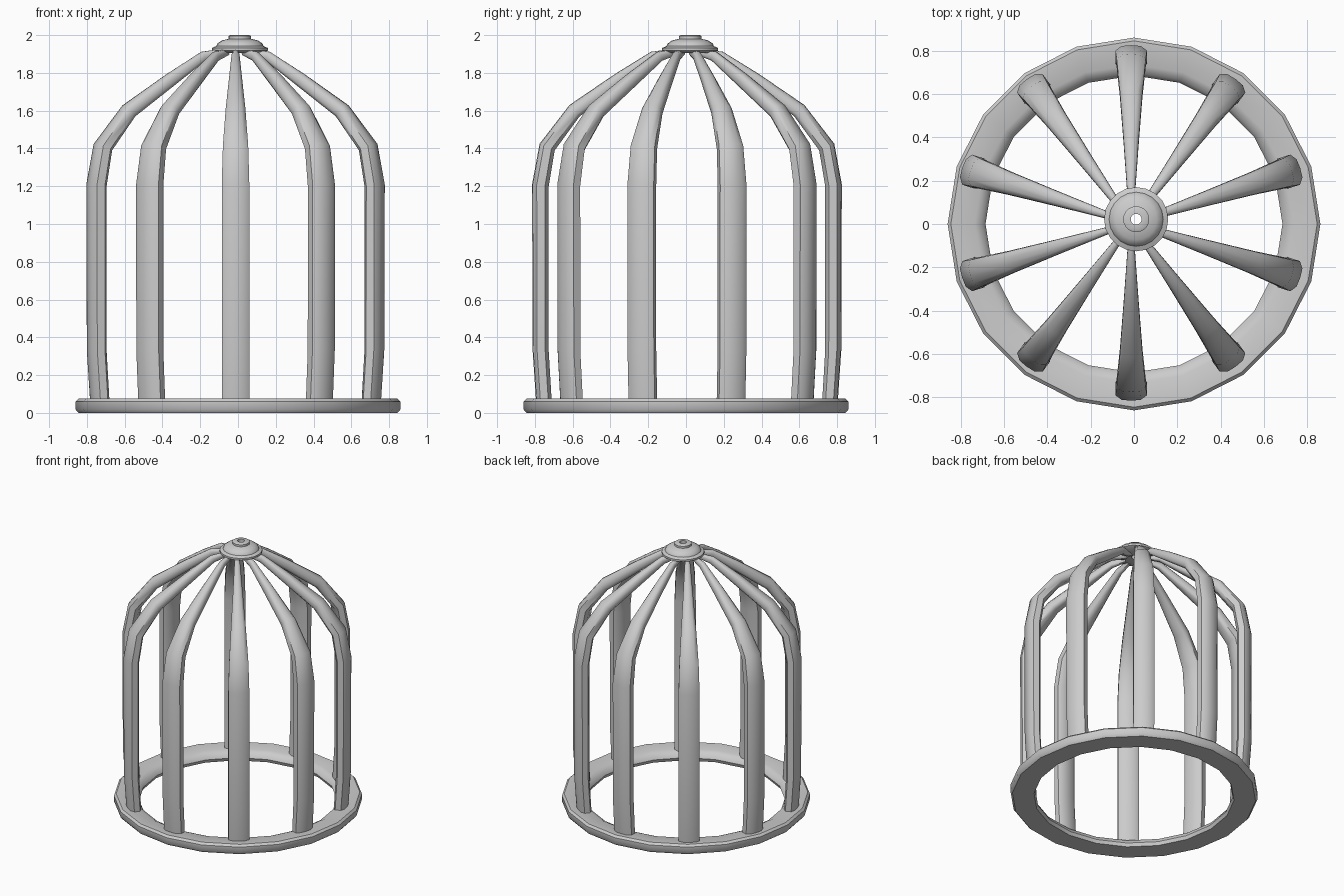
import bpy, bmesh, math

if "Cube" in bpy.data.objects:
    bpy.data.objects.remove(bpy.data.objects["Cube"])

TAU = 2 * math.pi


def finish(name, bm, angle):
    bmesh.ops.recalc_face_normals(bm, faces=bm.faces)
    mesh = bpy.data.meshes.new(name)
    bm.to_mesh(mesh)
    bm.free()
    ob = bpy.data.objects.new(name, mesh)
    bpy.context.collection.objects.link(ob)
    bpy.ops.object.select_all(action='DESELECT')
    ob.select_set(True)
    bpy.context.view_layer.objects.active = ob
    bpy.ops.object.shade_smooth_by_angle(angle=math.radians(angle))
    return ob


def bridge(bm, a, b):
    n = len(a)
    for i in range(n):
        j = (i + 1) % n
        bm.faces.new((a[i], a[j], b[j], b[i]))


def lathe(name, profile, sides, cx=0.0, cy=0.0, angle=40):
    # closed profile of (radius, z) revolved into a ring
    bm = bmesh.new()
    rings = []
    for k in range(sides):
        c, s = math.cos(TAU * k / sides), math.sin(TAU * k / sides)
        rings.append([bm.verts.new((cx + r * c, cy + r * s, z)) for r, z in profile])
    for k in range(sides):
        bridge(bm, rings[k], rings[(k + 1) % sides])
    return finish(name, bm, angle)


# base ring
lathe("base_ring", [(0.695, 0.0), (0.845, 0.0), (0.86, 0.018), (0.86, 0.06),
                    (0.845, 0.075), (0.735, 0.072), (0.70, 0.055), (0.685, 0.025)], 20)

# top cap with hanging hole
lathe("top_cap", [(0.025, 1.905), (0.12, 1.905), (0.148, 1.918), (0.148, 1.932),
                  (0.125, 1.942), (0.12, 1.955), (0.095, 1.972), (0.06, 1.98),
                  (0.06, 1.995), (0.05, 2.0), (0.025, 2.0)], 20, 0.01, 0.022)

# bars: outer radius, outer z, inner radius, inner z, half width
SECTIONS = [
    (0.795, 0.03, 0.715, 0.03, 0.073),
    (0.80, 0.08, 0.717, 0.08, 0.073),
    (0.817, 0.33, 0.732, 0.33, 0.073),
    (0.82, 1.21, 0.732, 1.20, 0.073),
    (0.78, 1.425, 0.70, 1.39, 0.067),
    (0.622, 1.63, 0.568, 1.57, 0.052),
    (0.38, 1.795, 0.345, 1.735, 0.034),
    (0.19, 1.912, 0.17, 1.865, 0.021),
    (0.09, 1.925, 0.07, 1.895, 0.014),
]
SHAPE = [(0, 1), (0.6, 0.96), (1, 0.72), (1, 0.22), (0.6, 0),
         (-0.6, 0), (-1, 0.22), (-1, 0.72), (-0.6, 0.96)]

for k in range(10):
    a = math.radians(18 + 36 * k)
    c, s = math.cos(a), math.sin(a)
    bm = bmesh.new()
    rings = []
    for ro, zo, ri, zi, hw in SECTIONS:
        ring = []
        for t, d in SHAPE:
            r, z, w = ri + (ro - ri) * d, zi + (zo - zi) * d, t * hw
            ring.append(bm.verts.new((-0.013 + r * c - w * s, 0.005 + r * s + w * c, z)))
        rings.append(ring)
    for lo, hi in zip(rings, rings[1:]):
        bridge(bm, lo, hi)
    bm.faces.new(rings[0])
    bm.faces.new(rings[-1])
    finish(f"cage_bar_{k + 1}", bm, 50)
